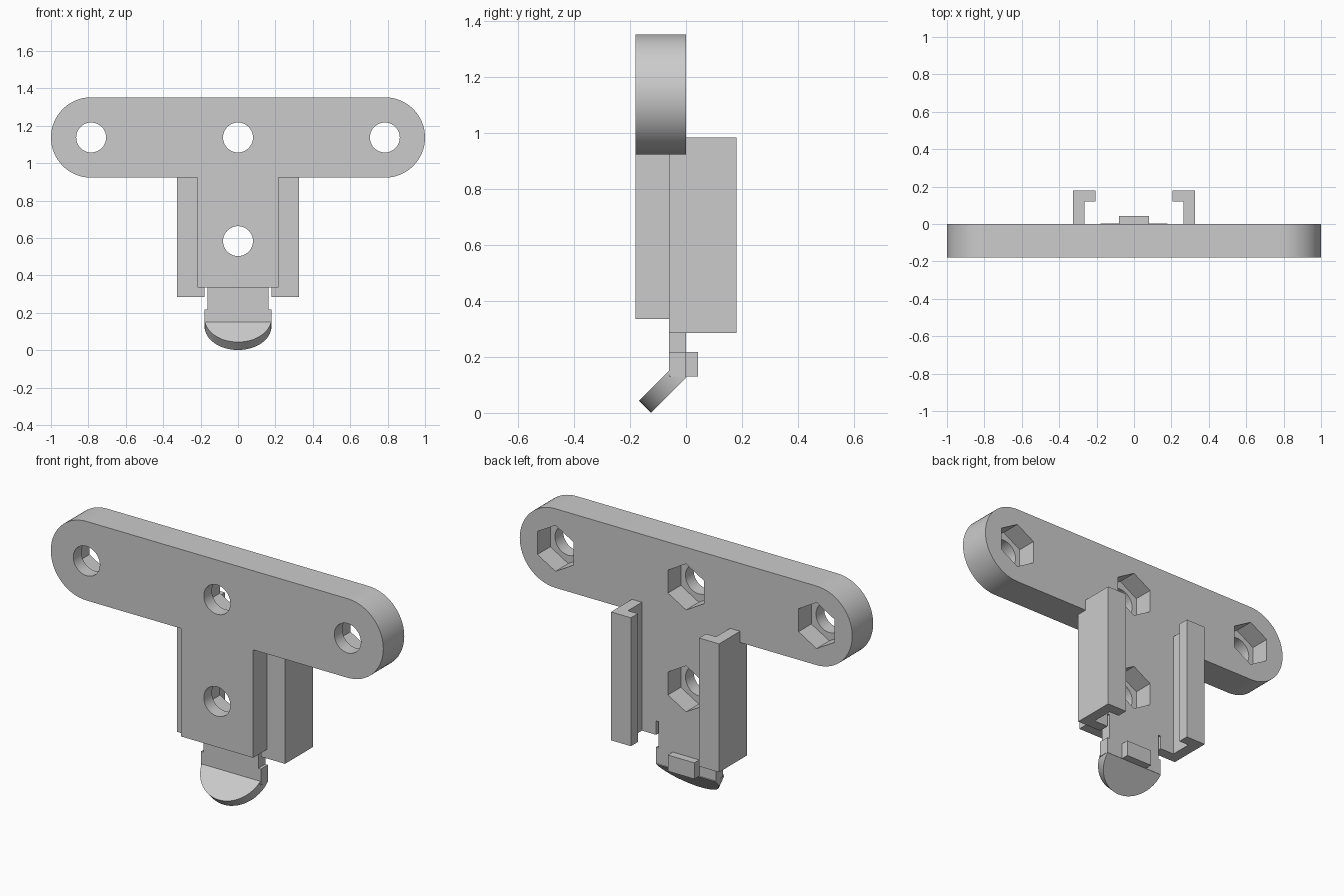
import bpy, bmesh
from math import sin, cos, pi, radians
from mathutils import Matrix, Vector

cube = bpy.data.objects.get("Cube")
if cube:
    bpy.data.objects.remove(cube, do_unlink=True)

GREY = (0.6, 0.6, 0.6, 1)
grey = bpy.data.materials.new("plain_grey")
grey.use_nodes = True
grey.diffuse_color = GREY
grey.node_tree.nodes["Principled BSDF"].inputs["Base Color"].default_value = GREY

FRONT, LAYER, BACK = -0.18, -0.06, 0.0
BAR_Z, BAR_R, END_X = 1.137, 0.215, 0.785


def add_object(name, bm):
    bmesh.ops.recalc_face_normals(bm, faces=bm.faces)
    mesh = bpy.data.meshes.new(name)
    bm.to_mesh(mesh)
    bm.free()
    mesh.materials.append(grey)
    obj = bpy.data.objects.new(name, mesh)
    bpy.context.collection.objects.link(obj)
    return obj


def extrude_outline(bm, points, depth):
    """Extrude a closed outline of 3D points along a vector."""
    face = bm.faces.new([bm.verts.new(p) for p in points])
    new = bmesh.ops.extrude_face_region(bm, geom=[face])["geom"]
    moved = [v for v in new if isinstance(v, bmesh.types.BMVert)]
    bmesh.ops.translate(bm, verts=moved, vec=depth)


def plate(name, outline, y0, y1):
    """Upright plate: an x-z outline between two y values."""
    bm = bmesh.new()
    extrude_outline(bm, [(x, y0, z) for x, z in outline], (0, y1 - y0, 0))
    return add_object(name, bm)


def arc(cx, cz, r, start, end, n):
    angles = [radians(start + (end - start) * i / n) for i in range(n + 1)]
    return [(cx + r * cos(a), cz + r * sin(a)) for a in angles]


def ring(cx, cz, r, n):
    return arc(cx, cz, r, 90, 450, n)[:-1]


def mirrored(half):
    return half + [(-x, z) for x, z in reversed(half)]


def rectangle(half_width, z0, z1):
    return mirrored([(half_width, z1), (half_width, z0)])


def select_only(obj):
    bpy.ops.object.select_all(action='DESELECT')
    obj.select_set(True)
    bpy.context.view_layer.objects.active = obj


def combine(target, tool, operation):
    mod = target.modifiers.new("combine", 'BOOLEAN')
    mod.operation, mod.solver, mod.object = operation, 'EXACT', tool
    select_only(target)
    bpy.ops.object.modifier_apply(modifier=mod.name)
    bpy.data.objects.remove(tool, do_unlink=True)


# Rounded crossbar with the stem and the stepped back plate merged in
body = plate("mounting_plate",
             arc(END_X, BAR_Z, BAR_R, -90, 90, 32) + arc(-END_X, BAR_Z, BAR_R, 90, 270, 32),
             FRONT, BACK)
combine(body, plate("stem", rectangle(0.217, 0.335, 1.0), FRONT, BACK - 0.03), 'UNION')
half_plate = [(0.325, 1.0), (0.325, 0.285), (0.18, 0.285), (0.18, 0.36),
              (0.164, 0.36), (0.164, 0.218), (0.18, 0.218), (0.18, 0.13)]
combine(body, plate("back_plate", mirrored(half_plate), LAYER, BACK), 'UNION')

# Bolt holes with hexagonal nut pockets behind
for x, z in [(-END_X, BAR_Z), (0, BAR_Z), (END_X, BAR_Z), (0, 0.583)]:
    combine(body, plate("bolt_cutter", ring(x, z, 0.08, 40), FRONT - 0.1, BACK + 0.1), 'DIFFERENCE')
    combine(body, plate("nut_cutter", ring(x, z, 0.125, 6), BACK - 0.11, BACK + 0.1), 'DIFFERENCE')

# Hooked guide rails on the back
for side, name in [(1, "left_rail"), (-1, "right_rail")]:
    hook = [(0.265, 0), (0.325, 0), (0.325, 0.18), (0.205, 0.18), (0.205, 0.12), (0.265, 0.12)]
    bm = bmesh.new()
    extrude_outline(bm, [(side * x, y, 0.285) for x, y in hook], (0, 0, 0.698))
    add_object(name, bm)

# Catch on the back of the latch
plate("latch_catch", rectangle(0.08, 0.13, 0.218), BACK, 0.042)

# Half-round thumb tab, tilted forward at 45 degrees
tab = plate("thumb_tab", arc(0, 0, 0.179, 180, 360, 32), -0.06, 0)
tab.data.transform(Matrix.Translation((0, 0.002, 0.1275)) @ Matrix.Rotation(radians(-45), 4, 'X'))

for obj in (body, tab):
    select_only(obj)
    bpy.ops.object.shade_smooth_by_angle(angle=radians(30))
